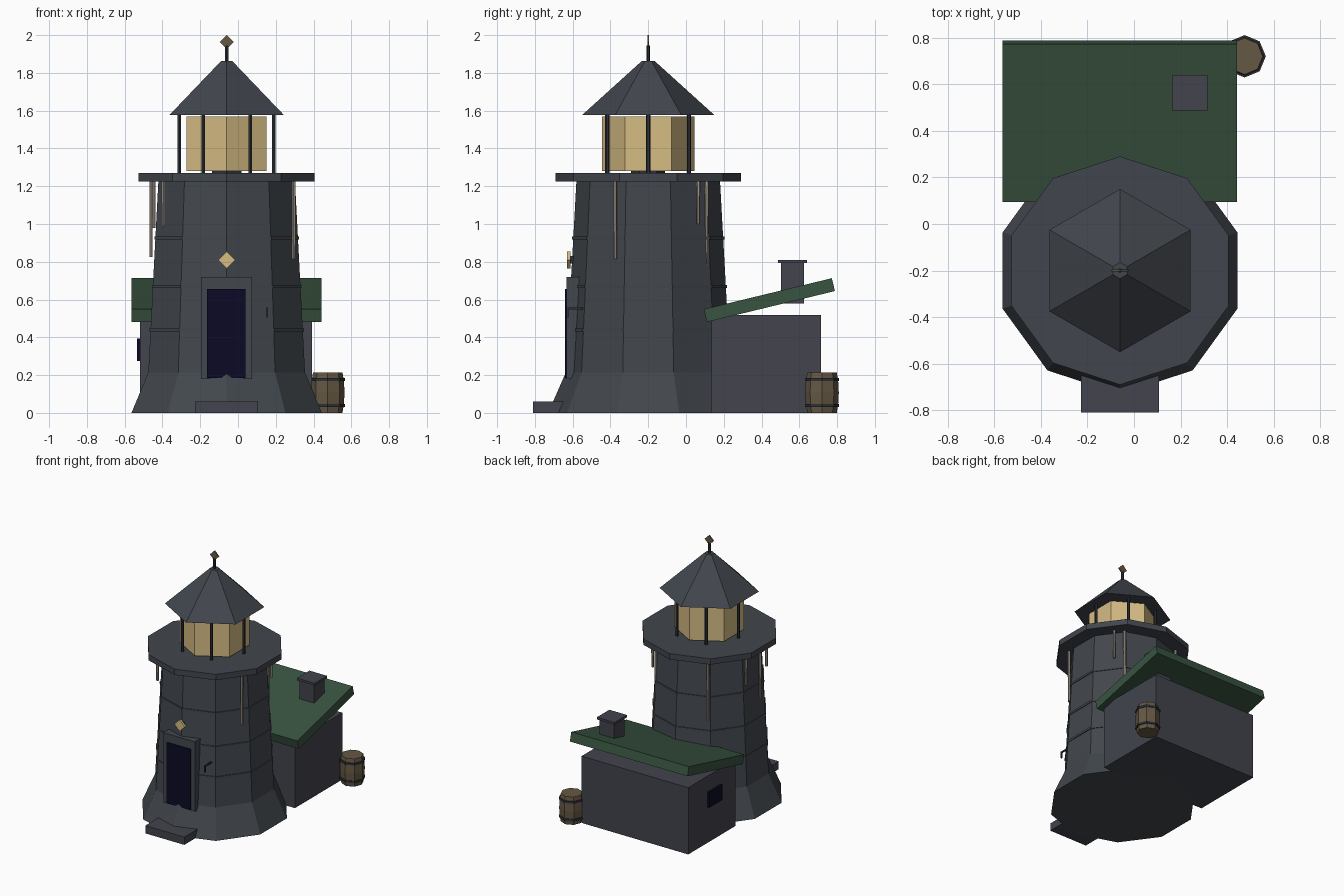
import bpy, bmesh, math
from mathutils import Vector

if "Cube" in bpy.data.objects:
    bpy.data.objects.remove(bpy.data.objects["Cube"])

CX, CY = -0.06, -0.20  # tower axis


def mat(name, hexcol):
    m = bpy.data.materials.new(name)
    lin = []
    for i in (0, 2, 4):
        c = int(hexcol[i:i + 2], 16) / 255
        lin.append(c / 12.92 if c <= 0.04045 else ((c + 0.055) / 1.055) ** 2.4)
    m.diffuse_color = (*lin, 1)
    m.use_nodes = True
    m.node_tree.nodes["Principled BSDF"].inputs["Base Color"].default_value = m.diffuse_color
    return m


stone = mat("dark stone", "42474d")
slate = mat("slate block", "42444d")
roofing = mat("roof slate", "41464d")
iron = mat("dark iron", "2d3138")
green = mat("green roof", "385340")
glow = mat("lamp yellow", "d6bc84")
navy = mat("dark opening", "0b0a26")
wood = mat("barrel wood", "655843")
pale = mat("pale icicle", "a0968a")


def finish(name, bm, material):
    bmesh.ops.recalc_face_normals(bm, faces=bm.faces)
    me = bpy.data.meshes.new(name)
    bm.to_mesh(me)
    bm.free()
    me.materials.append(material)
    ob = bpy.data.objects.new(name, me)
    bpy.context.collection.objects.link(ob)
    return ob


def lathe(name, profile, sides, material, x=CX, y=CY, turn=-math.pi / 2):
    """Stack of n-sided rings from (radius, z) pairs, capped at both ends."""
    bm = bmesh.new()
    rings = []
    for r, z in profile:
        rings.append([bm.verts.new((x + r * math.cos(turn + 2 * math.pi * i / sides),
                                    y + r * math.sin(turn + 2 * math.pi * i / sides), z))
                      for i in range(sides)])
    for a, b in zip(rings, rings[1:]):
        for i in range(sides):
            j = (i + 1) % sides
            bm.faces.new((a[i], a[j], b[j], b[i]))
    bm.faces.new(rings[0])
    bm.faces.new(rings[-1])
    return finish(name, bm, material)


def box(name, lo, hi, material, rot=(0, 0, 0)):
    bm = bmesh.new()
    bmesh.ops.create_cube(bm, size=1)
    lo, hi = Vector(lo), Vector(hi)
    for v in bm.verts:
        v.co = v.co * (hi - lo)
    ob = finish(name, bm, material)
    ob.location = (lo + hi) / 2
    ob.rotation_euler = rot
    return ob


def diamond(name, z, half, y0, y1, material):
    s = half / math.sqrt(2)
    return box(name, (CX - s, y0, z - s), (CX + s, y1, z + s), material, (0, math.pi / 4, 0))


# Tower with flared foot
def wall_radius(z):
    return 0.436 + (0.38 - 0.436) * (z - 0.215) / (1.225 - 0.215)


lathe("tower", [(0.53, 0), (0.436, 0.215), (0.38, 1.23)], 10, stone)
for i, z in enumerate((0.44, 0.67, 0.925)):
    r = wall_radius(z) + 0.006
    lathe(f"tower_band_{i}", [(r, z - 0.008), (r, z + 0.008)], 10, stone)

# Gallery and lantern room
lathe("gallery", [(0.49, 1.225), (0.49, 1.27)], 10, roofing)
lathe("lamp_base", [(0.09, 1.265), (0.09, 1.285)], 6, iron)
lathe("lantern_glass", [(0.245, 1.28), (0.245, 1.57)], 6, glow)
for i in range(6):
    a = i * math.pi / 3
    lathe(f"lantern_post_{i}", [(0.011, 1.265), (0.011, 1.585)], 6, iron,
          CX + 0.25 * math.cos(a), CY + 0.25 * math.sin(a))

# Lantern roof and finial
lathe("lantern_roof", [(0.35, 1.577), (0.035, 1.862)], 6, roofing)
lathe("finial_rod", [(0.01, 1.85), (0.01, 1.945)], 6, iron)
diamond("finial_diamond", 1.963, 0.037, CY - 0.005, CY + 0.005, wood)

# Entrance: frame, door, plaque, step
box("door_frame", (-0.197, -0.632, 0.18), (0.073, -0.54, 0.72), stone)
box("door", (-0.163, -0.640, 0.185), (0.041, -0.60, 0.655), navy)
diamond("plaque", 0.81, 0.045, -0.63, -0.612, glow)
box("plaque_mount", (CX - 0.02, -0.618, 0.79), (CX + 0.02, -0.58, 0.83), iron)
box("front_step", (-0.227, -0.81, 0), (0.107, -0.62, 0.06), slate)

# Wall hook beside the door
box("hook_arm", (0.15, -0.632, 0.547), (0.16, -0.54, 0.557), iron)
box("hook_drop", (0.15, -0.632, 0.505), (0.16, -0.622, 0.557), iron)

# Annex with tilted roof
box("annex", (-0.52, 0.135, 0), (0.393, 0.715, 0.517), slate)
box("annex_roof", (-0.565, 0.093, 0.562), (0.442, 0.790, 0.632), green, (math.radians(13.6), 0, 0))
box("annex_window", (-0.535, 0.32, 0.275), (-0.51, 0.48, 0.395), navy)
box("chimney", (0.177, 0.502, 0.58), (0.301, 0.626, 0.80), slate)
box("chimney_cap", (0.163, 0.488, 0.793), (0.315, 0.64, 0.81), slate)

# Barrel
BX, BY = 0.475, 0.72
lathe("barrel", [(0.078, 0), (0.086, 0.05), (0.089, 0.107), (0.086, 0.165), (0.078, 0.215)],
      8, wood, BX, BY)
for i, z in enumerate((0.04, 0.177)):
    lathe(f"barrel_hoop_{i}", [(0.091, z - 0.008), (0.091, z + 0.008)], 8, iron, BX, BY)

# Icicles under the gallery: offset from tower axis, lower end
icicles = [(0.355, -0.175, 0.815), (0.30, 0.265, 1.0), (0.24, 0.31, 0.70), (-0.22, 0.33, 0.75),
           (-0.385, 0.10, 0.98), (-0.40, -0.05, 0.825), (-0.335, -0.22, 0.99)]
for i, (dx, dy, z) in enumerate(icicles):
    lathe(f"icicle_{i}", [(0.009, z), (0.011, 1.23)], 6, pale, CX + dx, CY + dy)
